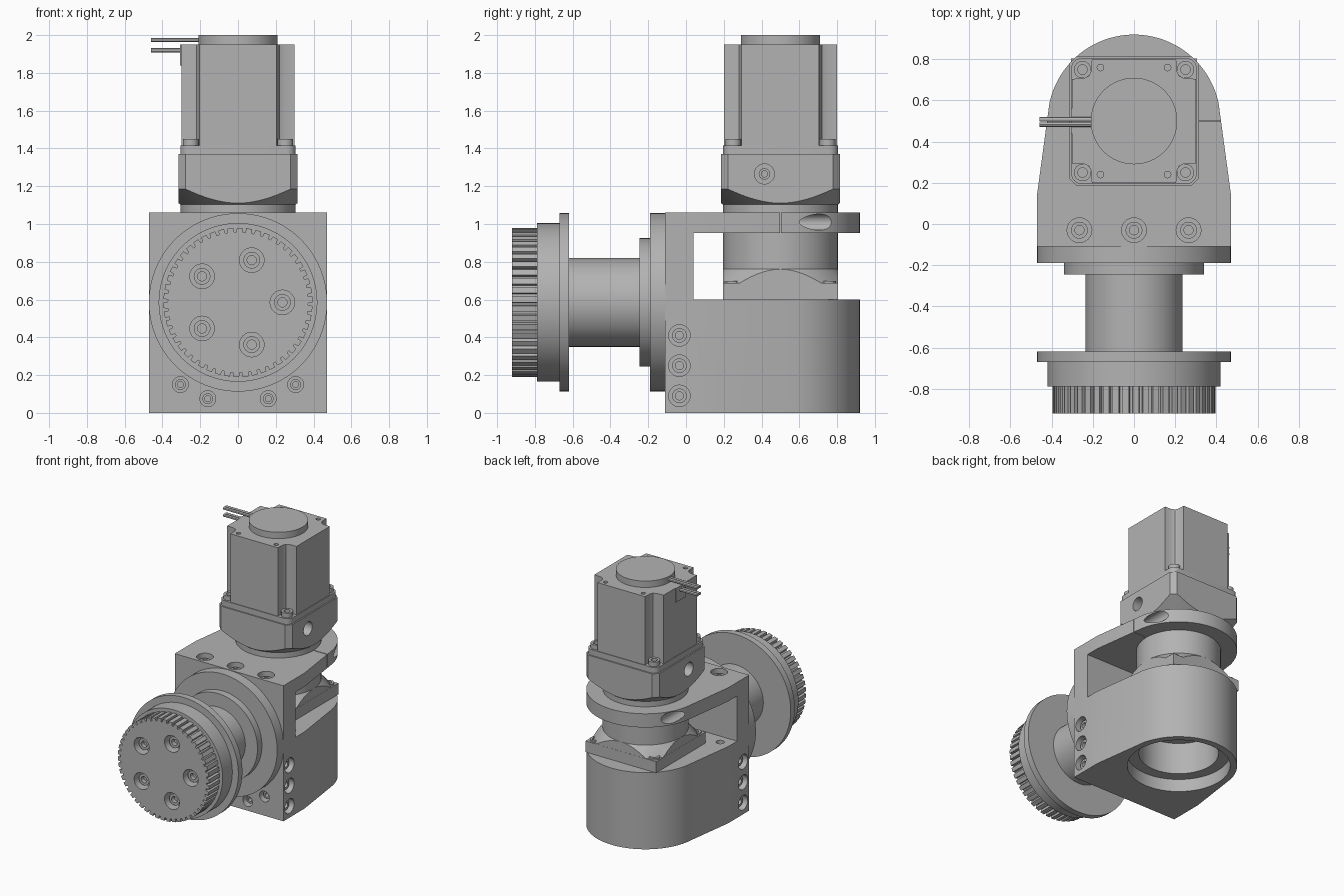
import bpy, bmesh, math
from mathutils import Matrix, Vector

old = bpy.data.objects.get("Cube")
if old:
    bpy.data.objects.remove(old, do_unlink=True)

grey = bpy.data.materials.new("machined grey")
grey.use_nodes = True
grey.diffuse_color = (0.45, 0.45, 0.45, 1)
grey.node_tree.nodes["Principled BSDF"].inputs["Base Color"].default_value = grey.diffuse_color

X, Y, Z = Vector((1, 0, 0)), Vector((0, 1, 0)), Vector((0, 0, 1))
CY = 0.5      # motor axis, y
HZ = 0.585    # pulley axis, z


def at(p, axis=Z):
    """Frame at p whose local z points along axis."""
    return Matrix.Translation(p) @ axis.to_track_quat('Z', 'Y').to_matrix().to_4x4()


def lathe(bm, profile, m=Matrix(), seg=64):
    rings = []
    for r, h in profile:
        n = seg if r > 0 else 1
        rings.append([bm.verts.new(m @ Vector((r * math.cos(math.tau * i / seg),
                      r * math.sin(math.tau * i / seg), h))) for i in range(n)])
    for a, b in zip(rings, rings[1:]):
        for i in range(seg):
            j = (i + 1) % seg
            quad = [a[i % len(a)], a[j % len(a)], b[j % len(b)], b[i % len(b)]]
            bm.faces.new(list(dict.fromkeys(quad)))


def cyl(bm, r, h0, h1, m=Matrix(), seg=64):
    lathe(bm, [(0, h0), (r, h0), (r, h1), (0, h1)], m, seg)


def prism(bm, pts, h0, h1, m=Matrix()):
    lo = [bm.verts.new(m @ Vector((x, y, h0))) for x, y in pts]
    hi = [bm.verts.new(m @ Vector((x, y, h1))) for x, y in pts]
    bm.faces.new(lo)
    bm.faces.new(hi)
    for i in range(len(pts)):
        j = (i + 1) % len(pts)
        bm.faces.new((lo[i], lo[j], hi[j], hi[i]))


def box(bm, x0, x1, y0, y1, z0, z1):
    prism(bm, [(x0, y0), (x1, y0), (x1, y1), (x0, y1)], z0, z1)


def shade(ob):
    bpy.ops.object.select_all(action='DESELECT')
    ob.select_set(True)
    bpy.context.view_layer.objects.active = ob
    bpy.ops.object.shade_smooth_by_angle(angle=math.radians(30))


def make(name, build):
    bm = bmesh.new()
    build(bm)
    bmesh.ops.recalc_face_normals(bm, faces=bm.faces)
    me = bpy.data.meshes.new(name)
    bm.to_mesh(me)
    bm.free()
    me.materials.append(grey)
    ob = bpy.data.objects.new(name, me)
    bpy.context.collection.objects.link(ob)
    shade(ob)
    return ob


def cut(ob, build, op='DIFFERENCE'):
    tool = make("cutter", build)
    tool.hide_render = True
    mod = ob.modifiers.new("cut", 'BOOLEAN')
    mod.operation, mod.solver, mod.object = op, 'EXACT', tool
    bpy.context.view_layer.objects.active = ob
    bpy.ops.object.modifier_apply(modifier=mod.name)
    bpy.data.objects.remove(tool, do_unlink=True)
    shade(ob)


def screw(bm, m, r, h0, h1):
    """Cap head with a hexagon-like socket."""
    s, d = r * 0.55, (h1 - h0) * 0.6
    lathe(bm, [(0, h0), (r, h0), (r, h1), (s, h1), (s, h1 - d), (0, h1 - d)], m, 24)


def screw_holes(ob, name, frames, r):
    """Counterbores with a sunken screw in each."""
    cut(ob, lambda bm: [cyl(bm, r, -0.08, 0.02, m, 32) for m in frames])
    make(name, lambda bm: [screw(bm, m, r * 0.68, -0.085, -0.03) for m in frames])


def corners(dx, dy):
    return [(sx * dx, CY + sy * dy) for sx in (-1, 1) for sy in (-1, 1)]


# Bracket: tapered outline with a rounded back, open clamp gap
arc = [math.radians(12 + 156 * i / 48) for i in range(49)]
outline = [(-0.47, -0.11), (0.47, -0.11), (0.47, 0.15)]
outline += [(0.42 * math.cos(a), CY + 0.42 * math.sin(a)) for a in arc] + [(-0.47, 0.15)]
bracket = make("bracket", lambda bm: prism(bm, outline, 0, 1.06))
cut(bracket, lambda bm: box(bm, -1, 1, 0.04, 1.2, 0.6, 0.953))
cut(bracket, lambda bm: lathe(bm, [(0, -0.02), (0.37, -0.02), (0.37, 0.1), (0.286, 0.1),
    (0.286, 0.35), (0.14, 0.35), (0.14, 0.42), (0, 0.42)], at((0, CY, 0))))


def clamp_cuts(bm):
    box(bm, 0.3, 0.6, 0.497, 0.503, 0.9, 1.1)
    for s in (-1, 1):
        cyl(bm, 0.043, 0.52, 1.1, at((s * 0.365, 0, 1.01), Y), 32)
        cyl(bm, 0.03, 0.55, 0.65, at((s * 0.38, 0.12, 0)), 24)


cut(bracket, clamp_cuts)

# Bracket fasteners
screw_holes(bracket, "top_screws", [at((x, -0.03, 1.06)) for x in (-0.265, 0, 0.265)], 0.06)
screw_holes(bracket, "side_screws", [at((s * 0.47, -0.035, z), X * s)
            for s in (-1, 1) for z in (0.09, 0.25, 0.41)], 0.057)
screw_holes(bracket, "front_screws", [at((s * x, -0.11, z), -Y)
            for s in (-1, 1) for x, z in ((0.305, 0.15), (0.16, 0.075))], 0.042)

# Bearing flange, shaft and pulley body, turned along the front axis
front = at((0, 0, HZ), -Y)
make("bearing_flange", lambda bm: lathe(bm, [(0, 0.1), (0.472, 0.1), (0.472, 0.19),
     (0.34, 0.19), (0.34, 0.245), (0, 0.245)], front, 96))
make("drive_shaft", lambda bm: cyl(bm, 0.235, 0.24, 0.63, front))
make("pulley_rim", lambda bm: lathe(bm, [(0, 0.62), (0.472, 0.62), (0.472, 0.67),
     (0.42, 0.67), (0.42, 0.79), (0, 0.79)], front, 96))

# Toothed pulley with narrow grooves
teeth = 50
tooth = [(0.395, 0), (0.395, 0.62), (0.372, 0.68), (0.372, 0.94)]
rim = [(r * math.cos(math.tau * (i + f) / teeth), r * math.sin(math.tau * (i + f) / teeth))
       for i in range(teeth) for r, f in tooth]
pulley = make("toothed_pulley", lambda bm: prism(bm, rim, 0.78, 0.92, front))
screw_holes(pulley, "pulley_screws", [at((0.235 * math.cos(a), -0.92, HZ + 0.235 * math.sin(a)), -Y)
            for a in (math.tau * i / 5 for i in range(5))], 0.065)

# Gearbox: foot plate, flared corners and round housing
make("gearbox_foot", lambda bm: box(bm, -0.305, 0.305, CY - 0.305, CY + 0.305, 0.6, 0.687))
flare = make("gearbox_gussets", lambda bm: box(bm, -0.304, 0.304, CY - 0.304, CY + 0.304, 0.68, 0.78))
cut(flare, lambda bm: lathe(bm, [(0, 0.6), (0.4, 0.6), (0.37, 0.69), (0.3, 0.765), (0, 0.765)],
    at((0, CY, 0))), 'INTERSECT')
make("gearbox_housing", lambda bm: cyl(bm, 0.304, 0.68, 1.12, at((0, CY, 0))))
make("foot_screws", lambda bm: [screw(bm, at((x, y, 0.687)), 0.04, -0.01, 0.012)
     for x, y in corners(0.255, 0.255)])

# Adapter block: chamfered square trimmed by a cone underneath
h, c = 0.315, 0.278
octagon = [(h, c), (c, h), (-c, h), (-h, c), (-h, -c), (-c, -h), (c, -h), (h, -c)]
adapter = make("adapter_block", lambda bm: prism(bm, octagon, 1.08, 1.37, at((0, CY, 0))))
cut(adapter, lambda bm: lathe(bm, [(0, 1.1), (0.3, 1.1), (0.42, 1.185), (0.5, 1.24), (0.5, 1.5),
    (0, 1.5)], at((0, CY, 0)), 96), 'INTERSECT')
ports = [at((s * h, 0.415, 1.265), X * s) for s in (-1, 1)]
cut(adapter, lambda bm: [cyl(bm, 0.053, -0.12, 0.02, m, 32) for m in ports])
make("coupling_screws", lambda bm: [screw(bm, m, 0.03, -0.13, -0.07) for m in ports])


def rounded(half, r):
    pts = []
    for q, (sx, sy) in enumerate(((1, 1), (-1, 1), (-1, -1), (1, -1))):
        for i in range(7):
            a = math.radians(90 * q + 15 * i)
            pts.append((sx * (half - r) + r * math.cos(a), sy * (half - r) + r * math.sin(a)))
    return pts


# Motor: flange, body with scooped corners, end cap
axis = at((0, CY, 0))
make("motor_flange", lambda bm: prism(bm, rounded(0.305, 0.05), 1.365, 1.415, axis))
scoop = [(0.3, 0.205), (0.245, 0.207), (0.219, 0.219), (0.207, 0.245), (0.205, 0.3)]
section = []
for q in range(4):
    ca, sa = round(math.cos(q * math.pi / 2)), round(math.sin(q * math.pi / 2))
    section += [(ca * x - sa * y, sa * x + ca * y) for x, y in scoop]
motor = make("motor_body", lambda bm: prism(bm, section, 1.41, 1.95, axis))
cut(motor, lambda bm: [cyl(bm, 0.016, 1.92, 2, at((x, y, 0)), 16) for x, y in corners(0.163, 0.26)])
make("motor_cap", lambda bm: cyl(bm, 0.21, 1.94, 2.0, axis))
make("motor_screws", lambda bm: [screw(bm, at((x, y, 1.415)), 0.042, -0.01, 0.035)
     for x, y in corners(0.25, 0.25)])

# Cable exit and wires
make("cable_exit", lambda bm: box(bm, -0.307, -0.29, 0.44, 0.56, 1.84, 1.95))
make("motor_wires", lambda bm: [cyl(bm, 0.011, 0.19, 0.46, at((0, y, z), -X), 12)
     for y in (0.483, 0.508) for z in (1.92, 1.975)])
